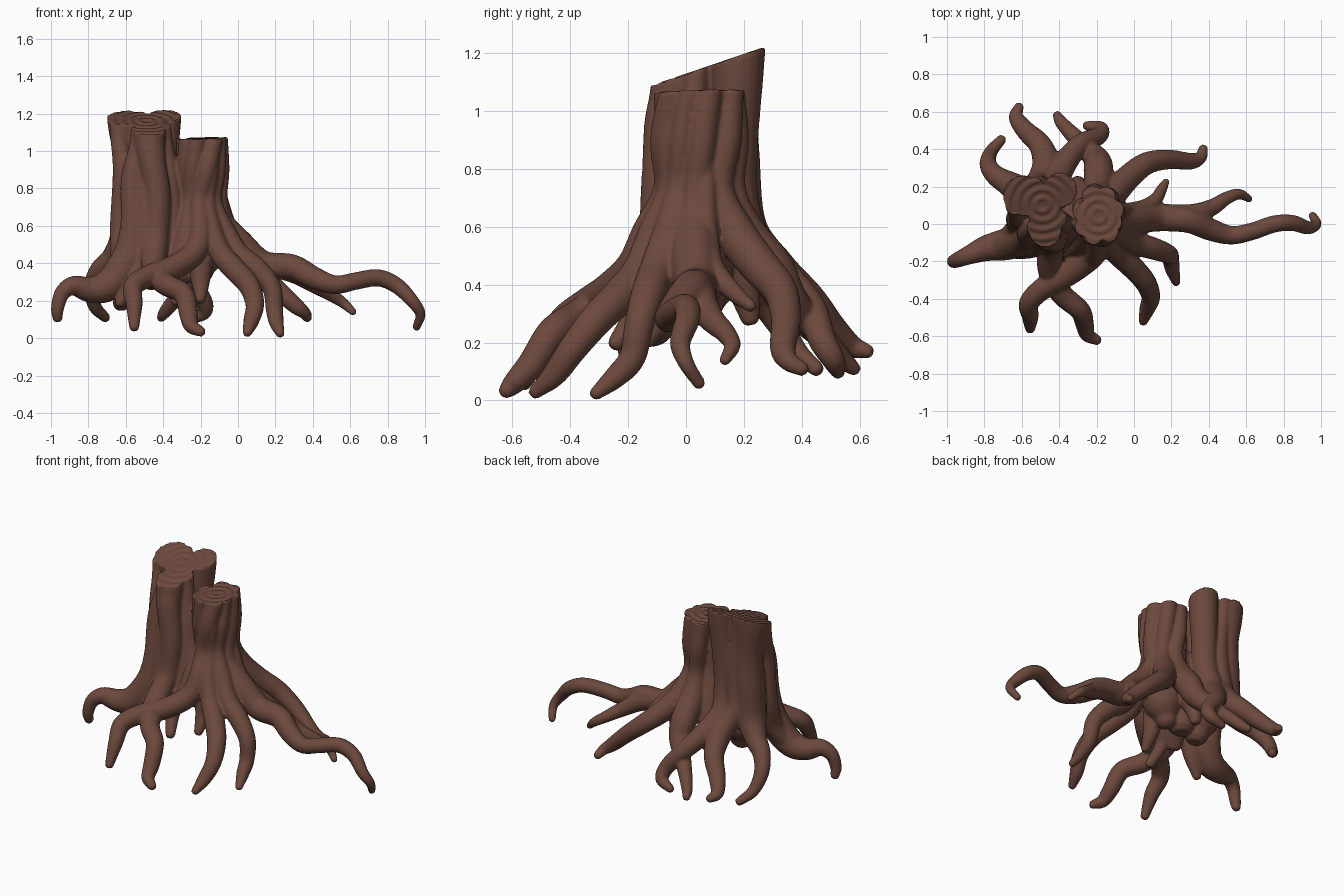
import bpy, bmesh, math
from mathutils import Vector

bark = bpy.data.materials.new("bark brown")
bark.diffuse_color = (0.150, 0.066, 0.046, 1)

bm = bmesh.new()
# sloping saw cuts on the two trunks: point on plane, normal
CUT_L = (Vector((-0.5, 0, 1.13)), Vector((0, -0.34, 1)).normalized())
CUT_R = (Vector((-0.18, 0.04, 1.07)), Vector((-0.03, -0.03, 1)).normalized())


def smooth_path(p, steps=7):
    """Catmull-Rom through (x, y, z, r) points."""
    p = [Vector(q) for q in p]
    p = [2 * p[0] - p[1]] + p + [2 * p[-1] - p[-2]]
    out = []
    for i in range(1, len(p) - 2):
        a, b, c, d = p[i - 1:i + 3]
        for s in range(steps):
            t = s / steps
            out.append(0.5 * (2 * b + (c - a) * t + (2 * a - 5 * b + 4 * c - d) * t * t
                              + (3 * b - a - 3 * c + d) * t ** 3))
    return out + [p[-2]]


def tube(points, cut=None, sides=18):
    """Tapered tube along a smooth path, round tip, optional saw cut."""
    path = smooth_path(points)
    end, step = path[-1], (path[-1] - path[-2]).to_3d().normalized()
    for k in (0.5, 0.85):
        q = end.to_3d() + step * end.w * k
        path.append(Vector((*q, end.w * math.sqrt(1 - k * k))))
    rings, side = [], Vector((1, 0.13, 0.07))
    part = bmesh.new()
    for i, q in enumerate(path):
        t = (path[min(i + 1, len(path) - 1)].to_3d() - path[max(i - 1, 0)].to_3d()).normalized()
        side = (side - t * side.dot(t)).normalized()
        up = t.cross(side)
        rings.append([part.verts.new(q.to_3d() + q.w * (side * math.cos(a) + up * math.sin(a)))
                      for a in (2 * math.pi * k / sides for k in range(sides))])
    for r0, r1 in zip(rings, rings[1:]):
        for k in range(sides):
            j = (k + 1) % sides
            part.faces.new((r0[k], r0[j], r1[j], r1[k]))
    part.faces.new(rings[0][::-1])
    part.faces.new(rings[-1])
    if cut:
        bmesh.ops.bisect_plane(part, geom=part.verts[:] + part.edges[:] + part.faces[:],
                               plane_co=cut[0], plane_no=cut[1], clear_outer=True)
        bmesh.ops.holes_fill(part, edges=[e for e in part.edges if e.is_boundary])
    bmesh.ops.recalc_face_normals(part, faces=part.faces[:])
    tmp = bpy.data.meshes.new("tmp")
    part.to_mesh(tmp)
    part.free()
    bm.from_mesh(tmp)
    bpy.data.meshes.remove(tmp)


def strand(bottom, top, r=0.05, root=()):
    """Twisting strand down the right trunk (angles in degrees), running into a root."""
    pts = []
    for k, (z, rad) in enumerate(((1.25, 0.088), (1.06, 0.09), (0.9, 0.095), (0.73, 0.085))):
        a = math.radians(top + (bottom - top) * k / 3)
        pts.append((-0.19 + rad * math.cos(a), 0.045 + 1.3 * rad * math.sin(a), z, r))
    tube(pts + list(root), CUT_R)


# trunk cores
tube([(-0.19, 0.045, 1.3, 0.10), (-0.19, 0.045, 0.8, 0.09), (-0.18, 0.04, 0.55, 0.12),
      (-0.2, 0.04, 0.43, 0.12), (-0.22, 0.04, 0.35, 0.07)], CUT_R)
tube([(-0.49, 0.09, 1.4, 0.10), (-0.48, 0.08, 0.8, 0.09), (-0.47, 0.06, 0.55, 0.13),
      (-0.46, 0.06, 0.42, 0.13), (-0.45, 0.05, 0.33, 0.08)], CUT_L)
tube([(-0.33, 0.05, 0.85, 0.05), (-0.33, 0.05, 0.55, 0.11), (-0.33, 0.05, 0.36, 0.09)])

# left trunk: three main lobes, each running on into a root
tube([(-0.595, 0.15, 1.4, 0.118), (-0.59, 0.15, 1.15, 0.108), (-0.575, 0.16, 0.95, 0.088),
      (-0.575, 0.155, 0.75, 0.098), (-0.59, 0.16, 0.55, 0.095), (-0.66, 0.21, 0.43, 0.07),
      (-0.74, 0.26, 0.36, 0.055), (-0.78, 0.32, 0.27, 0.046), (-0.765, 0.385, 0.17, 0.036),
      (-0.71, 0.45, 0.11, 0.027)], CUT_L)
tube([(-0.395, 0.185, 1.4, 0.10), (-0.395, 0.18, 1.15, 0.09), (-0.41, 0.17, 0.9, 0.08),
      (-0.42, 0.17, 0.7, 0.08), (-0.43, 0.22, 0.54, 0.08), (-0.36, 0.34, 0.42, 0.065),
      (-0.28, 0.43, 0.32, 0.055), (-0.19, 0.47, 0.21, 0.048), (-0.18, 0.51, 0.14, 0.04),
      (-0.25, 0.525, 0.10, 0.026)], CUT_L)
tube([(-0.475, -0.03, 1.4, 0.10), (-0.475, -0.035, 1.1, 0.088), (-0.46, -0.07, 0.95, 0.075),
      (-0.43, -0.085, 0.75, 0.07), (-0.44, -0.11, 0.52, 0.07), (-0.45, -0.24, 0.37, 0.066),
      (-0.39, -0.37, 0.29, 0.06), (-0.29, -0.46, 0.235, 0.055), (-0.265, -0.53, 0.13, 0.05),
      (-0.25, -0.59, 0.065, 0.04), (-0.20, -0.62, 0.035, 0.028)], CUT_L)
# left trunk: side strands and their roots
tube([(-0.53, -0.03, 1.4, 0.045), (-0.53, -0.02, 1.08, 0.045), (-0.565, -0.04, 0.85, 0.06),
      (-0.565, -0.07, 0.6, 0.065), (-0.59, -0.08, 0.42, 0.09), (-0.69, -0.11, 0.285, 0.085),
      (-0.79, -0.13, 0.26, 0.07), (-0.88, -0.165, 0.28, 0.052), (-0.94, -0.19, 0.24, 0.042),
      (-0.965, -0.2, 0.16, 0.035), (-0.965, -0.19, 0.11, 0.028)], CUT_L)
tube([(-0.655, 0.10, 1.4, 0.045), (-0.64, 0.09, 1.1, 0.045), (-0.615, 0.04, 0.9, 0.055),
      (-0.625, 0.03, 0.6, 0.06), (-0.62, -0.02, 0.43, 0.065), (-0.68, -0.07, 0.31, 0.05)], CUT_L)
tube([(-0.53, 0.22, 1.4, 0.045), (-0.53, 0.2, 1.1, 0.045), (-0.50, 0.2, 0.85, 0.055),
      (-0.51, 0.21, 0.6, 0.07), (-0.47, 0.31, 0.45, 0.075), (-0.50, 0.42, 0.35, 0.062),
      (-0.58, 0.50, 0.255, 0.052), (-0.63, 0.57, 0.19, 0.04), (-0.615, 0.625, 0.17, 0.026)], CUT_L)
tube([(-0.42, 0.02, 1.4, 0.045), (-0.40, 0.03, 1.1, 0.045), (-0.365, 0.0, 0.85, 0.05),
      (-0.355, -0.03, 0.6, 0.062), (-0.38, -0.06, 0.43, 0.075), (-0.42, -0.12, 0.32, 0.05)], CUT_L)
tube([(-0.5, -0.06, 0.95, 0.035), (-0.5, -0.09, 0.65, 0.05), (-0.51, -0.11, 0.44, 0.055),
      (-0.56, -0.14, 0.31, 0.045), (-0.63, -0.16, 0.19, 0.028)])

# right trunk: long right root with its fork
strand(-5, 25, 0.05, [(-0.09, 0.03, 0.61, 0.075), (0.0, 0.03, 0.50, 0.085), (0.13, 0.035, 0.395, 0.075),
    (0.29, 0.02, 0.38, 0.068), (0.41, -0.03, 0.32, 0.06), (0.52, -0.06, 0.285, 0.05),
    (0.63, -0.04, 0.305, 0.047), (0.75, 0.0, 0.322, 0.046), (0.85, 0.005, 0.28, 0.043),
    (0.93, -0.02, 0.20, 0.036), (0.975, 0.0, 0.13, 0.028), (0.955, 0.045, 0.06, 0.022)])
tube([(0.05, 0.05, 0.42, 0.065), (0.28, 0.045, 0.36, 0.06), (0.41, 0.085, 0.285, 0.046),
      (0.49, 0.135, 0.235, 0.036), (0.56, 0.16, 0.19, 0.029), (0.615, 0.135, 0.14, 0.02)])
# back right, small spur, front right, front, and front left roots
strand(40, 75, 0.05, [(-0.10, 0.17, 0.58, 0.07), (-0.03, 0.25, 0.47, 0.068), (0.07, 0.325, 0.38, 0.06),
    (0.19, 0.345, 0.28, 0.052), (0.30, 0.335, 0.18, 0.045), (0.355, 0.355, 0.135, 0.034),
    (0.37, 0.40, 0.11, 0.026)])
tube([(-0.10, 0.07, 0.8, 0.03), (-0.04, 0.07, 0.58, 0.042), (0.05, 0.085, 0.47, 0.045),
      (0.115, 0.13, 0.41, 0.036), (0.145, 0.18, 0.36, 0.03), (0.17, 0.225, 0.325, 0.02)])
strand(-42, -5, 0.042, [(-0.07, -0.06, 0.57, 0.058), (0.0, -0.10, 0.45, 0.062), (0.10, -0.13, 0.37, 0.06),
    (0.18, -0.16, 0.27, 0.052), (0.195, -0.185, 0.15, 0.046), (0.205, -0.24, 0.085, 0.04),
    (0.225, -0.31, 0.025, 0.024)])
strand(-70, -45, 0.042, [(-0.14, -0.11, 0.58, 0.055), (-0.09, -0.16, 0.45, 0.06), (-0.01, -0.23, 0.36, 0.062),
    (0.06, -0.31, 0.28, 0.058), (0.09, -0.39, 0.18, 0.05), (0.07, -0.455, 0.09, 0.042),
    (0.05, -0.52, 0.03, 0.025)])
strand(-100, -25, 0.05, [(-0.20, -0.13, 0.58, 0.058), (-0.23, -0.18, 0.46, 0.064), (-0.35, -0.265, 0.375, 0.066),
    (-0.48, -0.34, 0.33, 0.06), (-0.56, -0.42, 0.275, 0.054), (-0.555, -0.495, 0.18, 0.045),
    (-0.555, -0.56, 0.06, 0.027)])
# back root of the right trunk
strand(90, 125, 0.052, [(-0.19, 0.20, 0.58, 0.075), (-0.19, 0.29, 0.46, 0.08), (-0.2, 0.345, 0.36, 0.07),
    (-0.27, 0.42, 0.27, 0.052), (-0.34, 0.49, 0.2, 0.042), (-0.39, 0.545, 0.14, 0.034),
    (-0.41, 0.58, 0.11, 0.025)])
# filler strands on the right trunk
strand(150, 180, 0.05, [(-0.28, 0.15, 0.52, 0.065), (-0.3, 0.2, 0.38, 0.055), (-0.3, 0.22, 0.29, 0.035)])
strand(-140, -90, 0.045, [(-0.27, -0.09, 0.55, 0.06), (-0.31, -0.12, 0.42, 0.06), (-0.36, -0.16, 0.32, 0.045),
    (-0.33, -0.24, 0.2, 0.03)])
strand(-165, -140, 0.05, [(-0.28, 0.0, 0.5, 0.06)])
# short inner root under the stump
tube([(-0.2, -0.05, 0.42, 0.07), (-0.2, -0.08, 0.3, 0.05), (-0.2, -0.13, 0.21, 0.028)])

# fuse the strands into one carved surface
raw = bpy.data.meshes.new("strands")
bm.to_mesh(raw)
bm.free()
stump = bpy.data.objects.new("tree_stump", raw)
bpy.context.collection.objects.link(stump)
rem = stump.modifiers.new("fuse", 'REMESH')
rem.mode, rem.voxel_size = 'VOXEL', 0.0085
sm = stump.modifiers.new("soften", 'SMOOTH')
sm.factor, sm.iterations = 0.5, 3
mesh = bpy.data.meshes.new_from_object(stump.evaluated_get(bpy.context.evaluated_depsgraph_get()))
stump.modifiers.clear()
stump.data = mesh

# growth rings pressed into the sawn tops
normals = [v.normal.copy() for v in mesh.vertices]
for v, n in zip(mesh.vertices, normals):
    for (co, no), c in ((CUT_L, (-0.49, 0.1)), (CUT_R, (-0.19, 0.045))):
        off = (v.co - co).dot(no)
        if abs(off) < 0.012 and n.dot(no) > 0.9 and (v.co.x < -0.32) == (c[0] < -0.32):
            d = math.hypot(v.co.x - c[0], v.co.y - c[1])
            v.co -= no * (off + 0.004 + 0.004 * math.sin(d * 130))
mesh.materials.clear()
mesh.materials.append(bark)
mesh.polygons.foreach_set("material_index", [0] * len(mesh.polygons))
mesh.polygons.foreach_set("use_smooth", [True] * len(mesh.polygons))
mesh.update()
